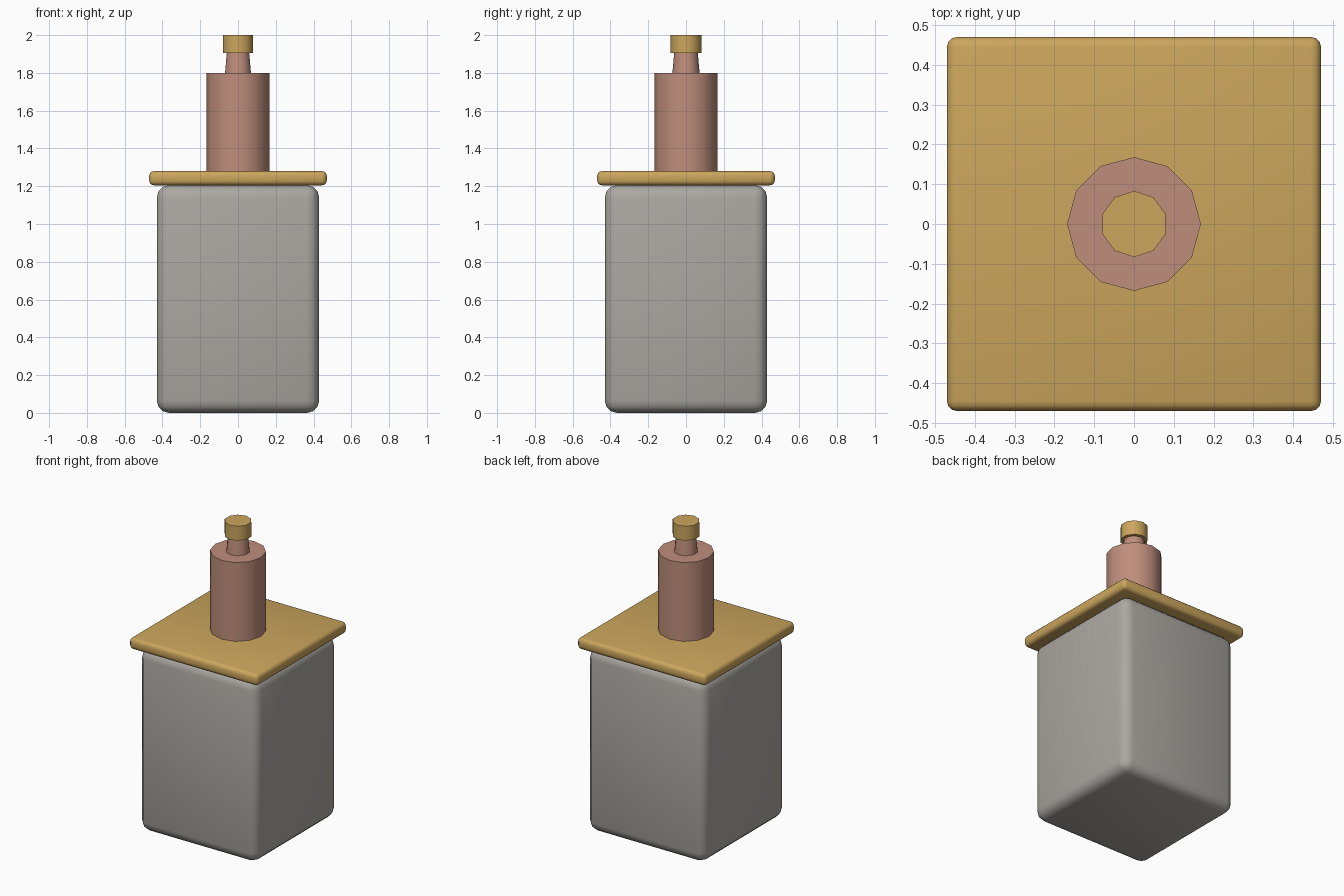
import bpy
import math

cube = bpy.data.objects.get("Cube")
if cube:
    bpy.data.objects.remove(cube, do_unlink=True)


def material(name, rgb):
    m = bpy.data.materials.new(name)
    m.use_nodes = True
    m.diffuse_color = (*rgb, 1)
    m.node_tree.nodes["Principled BSDF"].inputs["Base Color"].default_value = (*rgb, 1)
    return m


stone = material("grey stone", (0.41, 0.39, 0.36))
ochre = material("ochre", (0.60, 0.38, 0.11))
clay = material("clay pink", (0.52, 0.27, 0.20))


def finish(name, mat):
    ob = bpy.context.object
    ob.name = name
    ob.data.materials.append(mat)
    bpy.ops.object.shade_smooth_by_angle(angle=math.radians(40))


def rounded_block(name, half, z0, z1, bevel, mat):
    bpy.ops.mesh.primitive_cube_add(size=1, location=(0, 0, (z0 + z1) / 2))
    ob = bpy.context.object
    ob.scale = (2 * half, 2 * half, z1 - z0)
    bpy.ops.object.transform_apply(location=False, rotation=False, scale=True)
    mod = ob.modifiers.new("rounded edges", 'BEVEL')
    mod.width = bevel
    mod.segments = 3
    bpy.ops.object.modifier_apply(modifier=mod.name)
    finish(name, mat)


def tube(name, sides, r0, r1, z0, z1, mat):
    bpy.ops.mesh.primitive_cone_add(vertices=sides, radius1=r0, radius2=r1,
                                    depth=z1 - z0, location=(0, 0, (z0 + z1) / 2))
    finish(name, mat)


# Square stack and its overhanging slab
rounded_block("stack_body", 0.43, 0.0, 1.205, 0.065, stone)
rounded_block("top_slab", 0.47, 1.205, 1.28, 0.025, ochre)

# Pot, tapered neck and cap
tube("pot", 12, 0.168, 0.168, 1.27, 1.8, clay)
tube("neck", 10, 0.073, 0.062, 1.79, 1.91, clay)
tube("cap", 10, 0.083, 0.083, 1.905, 2.0, ochre)
